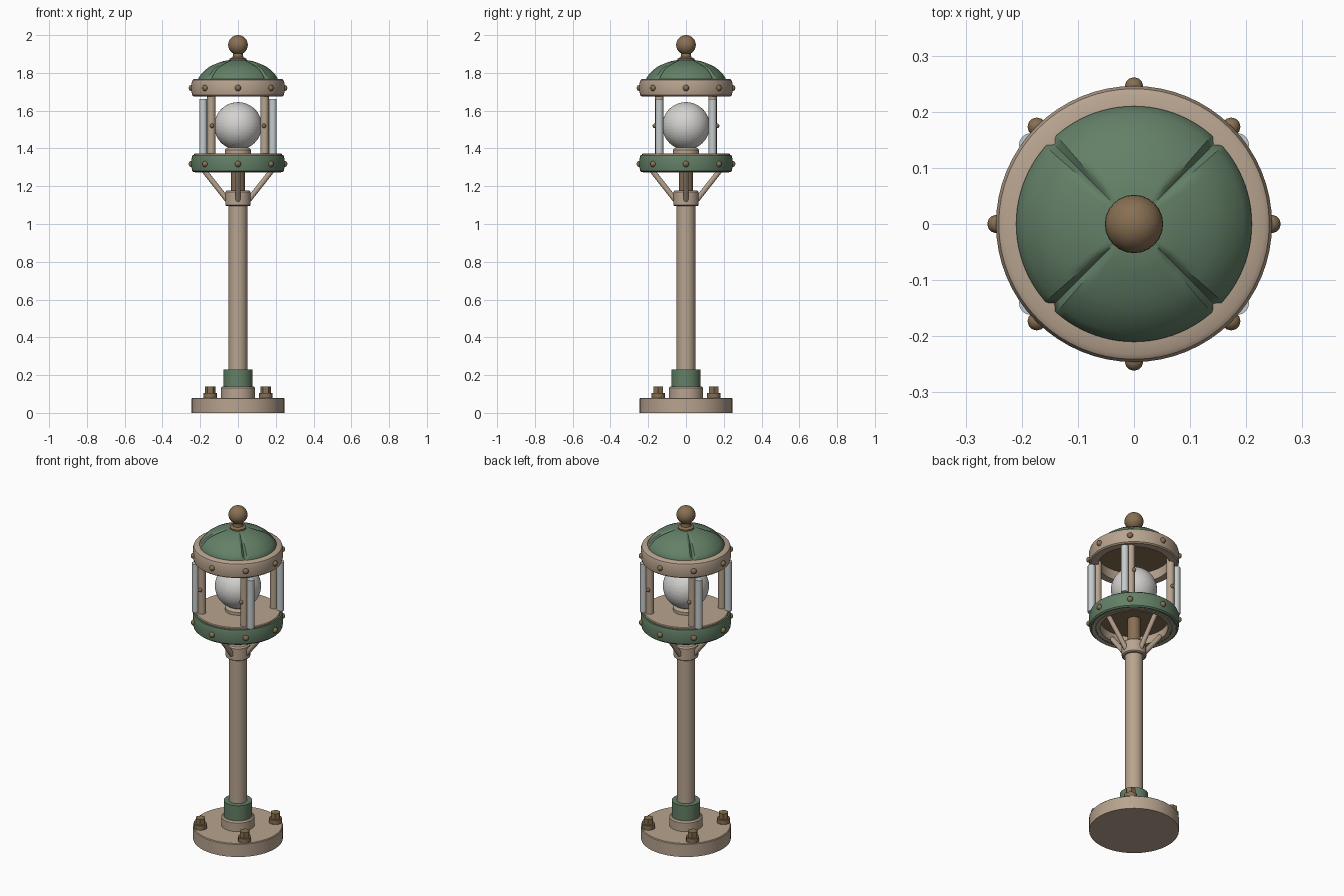
import bpy, bmesh, math
from mathutils import Vector

if "Cube" in bpy.data.objects:
    bpy.data.objects.remove(bpy.data.objects["Cube"])


def material(name, rgb):
    m = bpy.data.materials.new(name)
    m.diffuse_color = (*rgb, 1)
    m.use_nodes = True
    m.node_tree.nodes["Principled BSDF"].inputs["Base Color"].default_value = m.diffuse_color
    return m


TAN = material("tan paint", (0.48, 0.37, 0.275))
GREEN = material("green paint", (0.125, 0.215, 0.135))
BRONZE = material("bronze", (0.245, 0.16, 0.085))
WHITE = material("white globe", (0.66, 0.65, 0.63))
GLASS = material("pale glass", (0.56, 0.60, 0.60))


def finish(name, bm, mat, smooth=True):
    bmesh.ops.recalc_face_normals(bm, faces=bm.faces)
    me = bpy.data.meshes.new(name)
    bm.to_mesh(me)
    bm.free()
    ob = bpy.data.objects.new(name, me)
    bpy.context.collection.objects.link(ob)
    me.materials.append(mat)
    if smooth:
        bpy.ops.object.select_all(action='DESELECT')
        ob.select_set(True)
        bpy.context.view_layer.objects.active = ob
        bpy.ops.object.shade_smooth_by_angle(angle=math.radians(35))
    return ob


def lathe(name, profile, mat, n=48, closed=False, at=(0, 0), shape=None):
    """Spin (radius, z) points around z; open profiles get flat caps."""
    bm = bmesh.new()
    rings = []
    for r, z in profile:
        ring = []
        for i in range(n):
            a = 2 * math.pi * i / n
            rr, zz = shape(r, z, a) if shape else (r, z)
            ring.append(bm.verts.new((at[0] + rr * math.cos(a), at[1] + rr * math.sin(a), zz)))
        rings.append(ring)
    pairs = list(zip(rings, rings[1:]))
    if closed:
        pairs.append((rings[-1], rings[0]))
    for lo, hi in pairs:
        for i in range(n):
            j = (i + 1) % n
            bm.faces.new((lo[i], lo[j], hi[j], hi[i]))
    if not closed:
        bm.faces.new(rings[0][::-1])
        bm.faces.new(rings[-1])
    return finish(name, bm, mat)


def rod(name, p, q, r, mat, n=16):
    p, q = Vector(p), Vector(q)
    bm = bmesh.new()
    bmesh.ops.create_cone(bm, cap_ends=True, segments=n, radius1=r, radius2=r, depth=(q - p).length)
    rot = (q - p).to_track_quat('Z', 'Y').to_matrix()
    for v in bm.verts:
        v.co = rot @ v.co + (p + q) / 2
    return finish(name, bm, mat)


def ball(name, c, r, mat, u=16, v=10):
    bm = bmesh.new()
    bmesh.ops.create_uvsphere(bm, u_segments=u, v_segments=v, radius=r)
    bmesh.ops.translate(bm, verts=bm.verts, vec=c)
    return finish(name, bm, mat)


def polar(r, deg, z):
    a = math.radians(deg)
    return (r * math.cos(a), r * math.sin(a), z)


# Foot and pole
lathe("base", [(0.245, 0), (0.245, 0.076), (0.241, 0.08)], TAN, 64)
lathe("base_collar", [(0.09, 0.08), (0.09, 0.132), (0.083, 0.14)], TAN)
lathe("green_sleeve", [(0.077, 0.138), (0.077, 0.23)], GREEN)
lathe("pole", [(0.05, 0.2), (0.05, 1.12)], TAN, 32)
lathe("pole_collar", [(0.06, 1.095), (0.067, 1.10), (0.067, 1.17), (0.06, 1.178)], TAN)
lathe("inner_pipe", [(0.036, 1.17), (0.036, 1.34)], BRONZE, 24)

# Base bolts on washers
for d in (45, 135, 225, 315):
    x, y, _ = polar(0.208, d, 0)
    lathe("bolt_washer", [(0.036, 0.079), (0.036, 0.084)], BRONZE, 24, at=(x, y))
    lathe("bolt_flange", [(0.036, 0.083), (0.036, 0.106)], BRONZE, 12, at=(x, y))
    lathe("bolt_head", [(0.028, 0.105), (0.028, 0.14)], BRONZE, 6, at=(x, y))

# Braces from the pole to the lantern floor
for d in (0, 90, 180, 270):
    rod("brace", polar(0.055, d, 1.125), polar(0.185, d, 1.29), 0.014, TAN)

# Lantern floor with a green band and a recessed underside
lathe("floor_band", [(0.236, 1.274), (0.243, 1.281), (0.246, 1.30), (0.246, 1.345),
                     (0.241, 1.364), (0.205, 1.364), (0.205, 1.274)], GREEN, 64, closed=True)
lathe("floor_lip", [(0.185, 1.278), (0.228, 1.272), (0.228, 1.34), (0.185, 1.34)], TAN, 64, closed=True)
lathe("floor", [(0.222, 1.335), (0.232, 1.34), (0.232, 1.37), (0.228, 1.374)], TAN, 64)
lathe("floor_underside", [(0.19, 1.328), (0.19, 1.337)], BRONZE, 48)

# Globe and its holder
lathe("globe_holder", [(0.07, 1.37), (0.07, 1.392), (0.055, 1.405)], TAN, 32)
bm = bmesh.new()
bmesh.ops.create_icosphere(bm, subdivisions=4, radius=0.126)
bmesh.ops.translate(bm, verts=bm.verts, vec=(0, 0, 1.519))
finish("globe", bm, WHITE, smooth=False)

# Lantern posts with side studs, and glass strips beside them
for sx in (1, -1):
    for sy in (1, -1):
        rod("lantern_post", (0.141 * sx, 0.141 * sy, 1.36), (0.141 * sx, 0.141 * sy, 1.70), 0.022, TAN)
        ball("post_stud", (0.137 * sx, 0.165 * sy, 1.52), 0.012, BRONZE, 10, 6)
        rod("glass_strip", (0.184 * sx, 0.141 * sy, 1.37), (0.184 * sx, 0.141 * sy, 1.662), 0.021, GLASS)

# Roof ring
lathe("roof_ring", [(0.236, 1.676), (0.243, 1.682), (0.246, 1.70), (0.246, 1.745), (0.241, 1.762),
                    (0.232, 1.768), (0.195, 1.768), (0.195, 1.676)], TAN, 64, closed=True)


# Domed roof with four diagonal grooves and a hollow inside
def groove(r, z, a):
    off = abs((a - math.pi / 4 + math.pi / 4) % (math.pi / 2) - math.pi / 4) * r
    if 0.075 < r and z > 1.77:
        dip = 0.010 * max(0, 1 - off / 0.010)
        return r - dip * 0.6, z - dip
    return r, z


outer = [(0.21, 1.755), (0.21, 1.772), (0.196, 1.792), (0.175, 1.815), (0.148, 1.834),
         (0.118, 1.848), (0.085, 1.860), (0.06, 1.866), (0.03, 1.869)]
lathe("dome", outer, GREEN, 96, shape=groove)
inner = [(0.2, 1.735), (0.2, 1.74), (0.19, 1.748), (0.15, 1.753), (0.03, 1.7545)]
lathe("ceiling", inner, BRONZE, 48)

# Finial
lathe("finial_neck", [(0.044, 1.864), (0.044, 1.876), (0.028, 1.884), (0.026, 1.91)], BRONZE, 24)
ball("finial_ball", (0, 0, 1.948), 0.052, BRONZE, 24, 16)

# Rivets around both rings
for z in (1.318, 1.72):
    for k in range(8):
        ball("rivet", polar(0.245, 45 * k, z), 0.0165, BRONZE, 12, 8)
